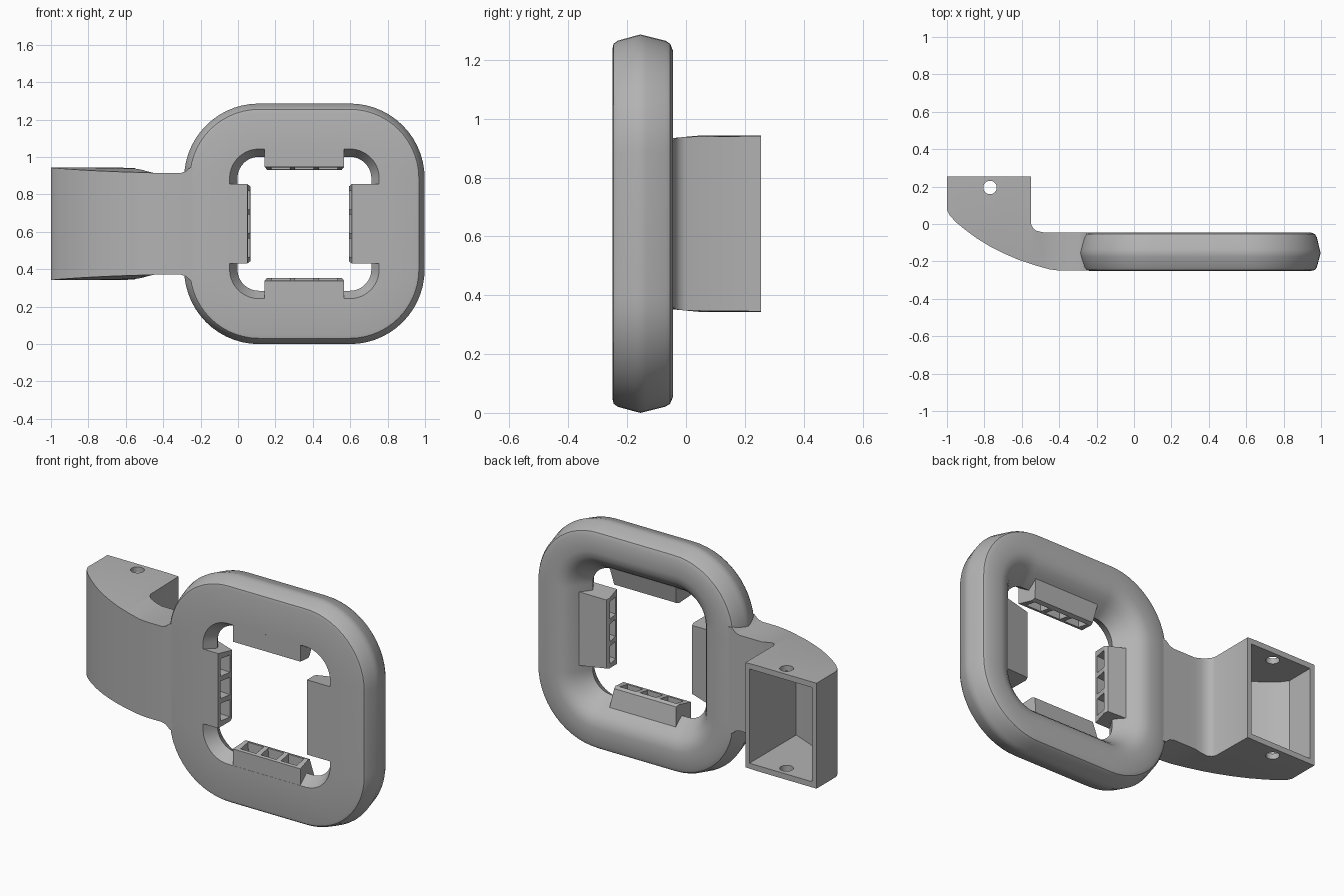
import bpy, bmesh
from math import sin, cos, pi, radians

if "Cube" in bpy.data.objects:
    bpy.data.objects.remove(bpy.data.objects["Cube"], do_unlink=True)

CX, CZ = 0.355, 0.643      # centre of the ring
CORE = 0.243               # half length of the ring's straight sides

grey = bpy.data.materials.new("plain grey")
grey.use_nodes = True
grey.diffuse_color = (0.45, 0.45, 0.45, 1)
grey.node_tree.nodes["Principled BSDF"].inputs["Base Color"].default_value = (0.45, 0.45, 0.45, 1)


def skin(name, loops, closed=False):
    """Join equal-sized loops of points into one solid."""
    bm = bmesh.new()
    rows = [[bm.verts.new(p) for p in loop] for loop in loops]
    pairs = list(zip(rows, rows[1:]))
    if closed:
        pairs.append((rows[-1], rows[0]))
    else:
        bm.faces.new(rows[0])
        bm.faces.new(rows[-1])
    n = len(rows[0])
    for a, b in pairs:
        for i in range(n):
            j = (i + 1) % n
            bm.faces.new((a[i], a[j], b[j], b[i]))
    bmesh.ops.recalc_face_normals(bm, faces=bm.faces)
    mesh = bpy.data.meshes.new(name)
    bm.to_mesh(mesh)
    bm.free()
    mesh.materials.append(grey)
    ob = bpy.data.objects.new(name, mesh)
    bpy.context.collection.objects.link(ob)
    return ob


def activate(ob):
    bpy.ops.object.select_all(action='DESELECT')
    ob.select_set(True)
    bpy.context.view_layer.objects.active = ob


def cut(ob, cutter):
    mod = ob.modifiers.new("cut", 'BOOLEAN')
    mod.operation = 'DIFFERENCE'
    mod.solver = 'EXACT'
    mod.object = cutter
    activate(ob)
    bpy.ops.object.modifier_apply(modifier=mod.name)
    bpy.data.objects.remove(cutter, do_unlink=True)


def smooth(ob):
    activate(ob)
    bpy.ops.object.shade_smooth_by_angle(angle=radians(32))


# Ring: cross-section (distance from centre, y) swept round a rounded square
section = [(0.40, -0.25), (0.595, -0.25), (0.612, -0.246), (0.622, -0.232),
           (0.638, -0.175), (0.643, -0.155), (0.638, -0.135), (0.622, -0.07),
           (0.612, -0.054), (0.59, -0.045), (0.50, -0.045), (0.465, -0.052),
           (0.435, -0.072), (0.41, -0.10), (0.375, -0.15), (0.358, -0.18)]
STEPS = 14
loops = []
for k in range(4):
    sx, sz = ((1, 1), (-1, 1), (-1, -1), (1, -1))[k]
    for s in range(STEPS + 1):
        a = (k + s / STEPS) * pi / 2
        loops.append([(CX + sx * CORE + (d - CORE) * cos(a), y,
                       CZ + sz * CORE + (d - CORE) * sin(a)) for d, y in section])
smooth(skin("ring", loops, closed=True))

# Four inner tabs, each with three pockets in its tip
tab_section = [(0.43, -0.2495, 0.2125), (0.305, -0.2495, 0.2125),
               (0.289, -0.16, 0.20), (0.296, -0.14, 0.195), (0.43, -0.11, 0.2125)]


def place(k, d, w, y):
    c, s = cos(k * pi / 2), sin(k * pi / 2)
    return (CX + d * c - w * s, y, CZ + d * s + w * c)


for k, side in enumerate(("left", "top", "right", "bottom")):
    reach = 0.051 if k == 0 else 0
    tab = skin(side + "_tab", [[place(k, d - (reach if d < 0.4 else 0), sgn * w, y)
                                for d, y, w in tab_section] for sgn in (-1, 1)])
    for mid in (-0.127, 0, 0.127):
        pocket = skin("pocket", [[place(k, d - reach, mid + u * h, y)
                                  for u, y in ((-1, -0.232), (1, -0.232), (1, -0.165), (-1, -0.165))]
                                 for d, h in ((0.25, 0.052), (0.36, 0.046))])
        cut(tab, pocket)

# Arm: stations (x, front y, back y) across the curved bracket and neck
stations = [(-1, 0.075, 0.255), (-0.985, 0.045, 0.255), (-0.95, 0.008, 0.255),
            (-0.90, -0.033, 0.255), (-0.84, -0.077, 0.255), (-0.77, -0.12, 0.255),
            (-0.69, -0.16, 0.255), (-0.62, -0.19, 0.255), (-0.552, -0.213, 0.255),
            (-0.55, -0.214, 0.0), (-0.54, -0.217, -0.022), (-0.522, -0.223, -0.036),
            (-0.49, -0.232, -0.044), (-0.45, -0.243, -0.046), (-0.40, -0.249, -0.046),
            (-0.305, -0.249, -0.046), (-0.28, -0.249, -0.046),
            (-0.255, -0.249, -0.046), (-0.20, -0.249, -0.046)]
flare = {-0.28: 0.008, -0.255: 0.03, -0.20: 0.03}


def half_height(x, y):
    t = max((0.05 - y) / 0.3, (x + 0.56) / 0.11)
    return 0.30 - 0.028 * min(1, max(0, t)) + flare.get(x, 0)


loops = []
for x, front, back in stations:
    ys = (front, front + 0.45 * (back - front), back)
    loops.append([(x, y, CZ - half_height(x, y)) for y in ys]
                 + [(x, y, CZ + half_height(x, y)) for y in reversed(ys)])
arm = skin("arm", loops)

# Hollow of the bracket, open at the back
cavity = [(-0.972, 0.4), (-0.972, 0.09), (-0.94, 0.045), (-0.88, -0.005),
          (-0.80, -0.06), (-0.70, -0.115), (-0.578, -0.165), (-0.578, 0.4)]
cut(arm, skin("cavity", [[(x, y, CZ + s * 0.268) for x, y in cavity] for s in (-1, 1)]))

# Screw hole through the top and bottom walls
circle = [(-0.77 + 0.036 * cos(i * pi / 12), 0.195 + 0.036 * sin(i * pi / 12)) for i in range(24)]
cut(arm, skin("screw_hole", [[(x, y, CZ + s * 0.5) for x, y in circle] for s in (-1, 1)]))
smooth(arm)
